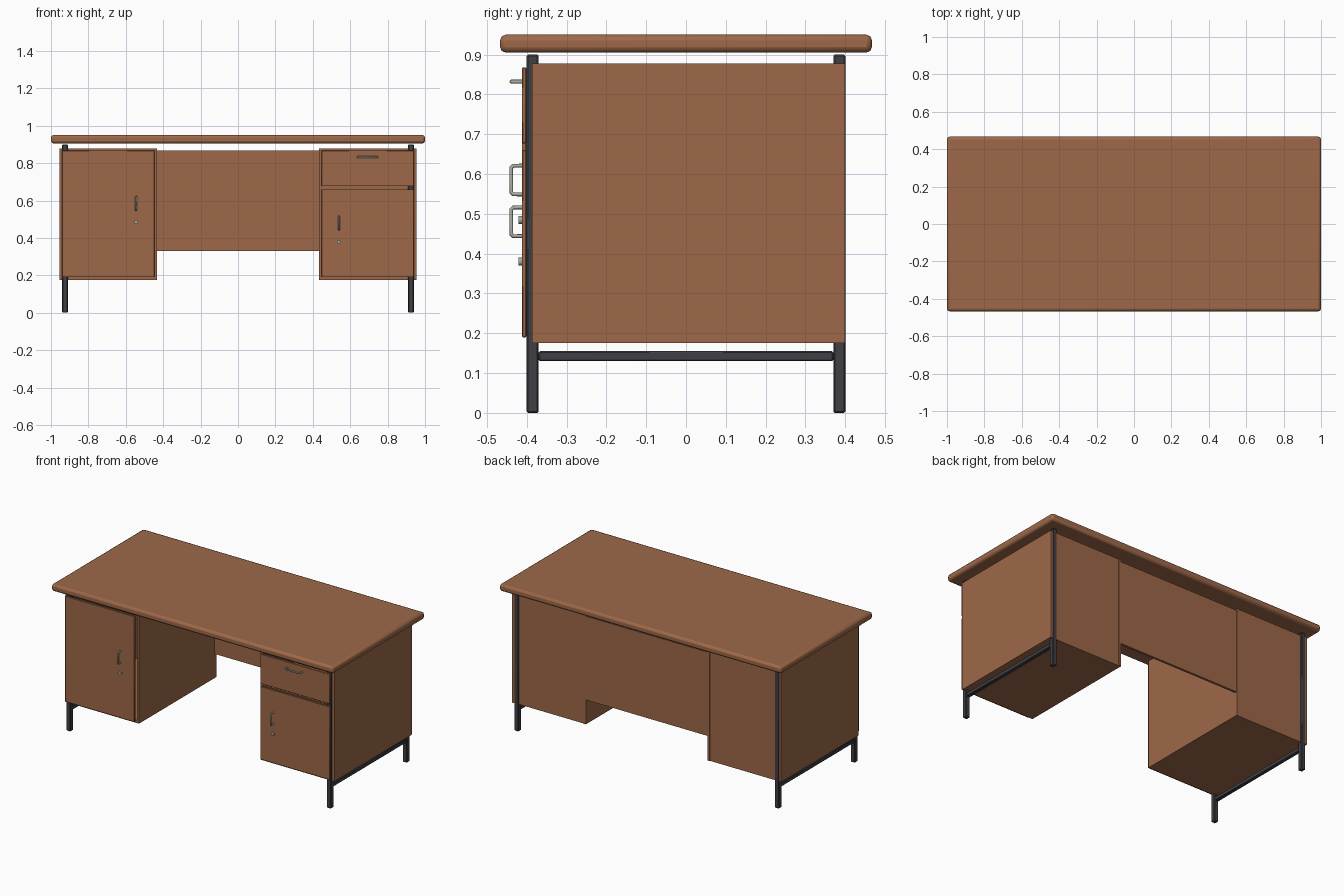
import bpy
import math

default = bpy.data.objects.get("Cube")
if default:
    bpy.data.objects.remove(default, do_unlink=True)


def material(name, rgb):
    m = bpy.data.materials.new(name)
    m.use_nodes = True
    m.diffuse_color = (*rgb, 1)
    m.node_tree.nodes["Principled BSDF"].inputs["Base Color"].default_value = (*rgb, 1)
    return m


wood = material("warm wood", (0.34, 0.14, 0.066))
steel = material("dark steel", (0.05, 0.05, 0.06))
metal = material("handle metal", (0.4, 0.4, 0.36))


def finish(obj, name, mat):
    obj.name = name
    obj.data.materials.append(mat)
    return obj


def box(name, x, y, z, mat=wood, bevel=0.0, segments=1):
    """Box from (min, max) spans, optionally with bevelled edges."""
    spans = (x, y, z)
    bpy.ops.mesh.primitive_cube_add(size=1, location=[sum(s) / 2 for s in spans])
    obj = bpy.context.object
    obj.scale = [abs(s[1] - s[0]) for s in spans]
    bpy.ops.object.transform_apply(location=False, rotation=False, scale=True)
    finish(obj, name, mat)
    if bevel:
        mod = obj.modifiers.new("Bevel", "BEVEL")
        mod.width = bevel
        mod.segments = segments
        bpy.ops.object.shade_smooth_by_angle(angle=math.radians(50))
    return obj


def handle(name, location, length, upright):
    """Bent rod pull with its two ends on the door face."""
    half, out, bend = length / 2 - 0.005, -0.029, 0.005
    path = [(-half, 0), (-half, out + bend), (-half + bend, out),
            (half - bend, out), (half, out + bend), (half, 0)]
    curve = bpy.data.curves.new(name, "CURVE")
    curve.dimensions = "3D"
    curve.bevel_depth = 0.005
    curve.bevel_resolution = 2
    curve.use_fill_caps = True
    spline = curve.splines.new("POLY")
    spline.points.add(len(path) - 1)
    for point, (a, b) in zip(spline.points, path):
        point.co = (0, b, a, 1) if upright else (a, b, 0, 1)
    obj = bpy.data.objects.new(name, curve)
    obj.location = location
    bpy.context.collection.objects.link(obj)
    return finish(obj, name, metal)


def lock(name, x, z):
    bpy.ops.mesh.primitive_cylinder_add(
        vertices=20, radius=0.01, depth=0.01,
        location=(x, -0.416, z), rotation=(math.pi / 2, 0, 0))
    obj = finish(bpy.context.object, name, metal)
    bpy.ops.object.shade_smooth_by_angle(angle=math.radians(40))
    return obj


# Desktop with rounded edges
box("desktop", (-1, 1), (-0.467, 0.467), (0.905, 0.95), bevel=0.014, segments=2)

# Mirrored pedestals and steel frames
front, back = -0.387, 0.399
for side, s in (("right", -1), ("left", 1)):
    def span(a, b):
        return tuple(sorted((s * a, s * b)))

    box(side + "_outer_panel", span(0.94, 0.955), (front, back), (0.175, 0.878))
    box(side + "_inner_panel", span(0.432, 0.447), (front, back), (0.175, 0.878))
    box(side + "_top_panel", span(0.447, 0.94), (front, back - 0.003), (0.863, 0.878))
    box(side + "_bottom_panel", span(0.447, 0.94), (front, back - 0.003), (0.175, 0.19))
    box(side + "_back_panel", span(0.447, 0.94), (0.384, back - 0.003), (0.19, 0.863))
    for end, y in (("front", (-0.401, -0.37)), ("back", (0.37, 0.401))):
        box(f"{side}_{end}_leg", span(0.91, 0.94), y, (0, 0.9), steel, bevel=0.004)
    box(side + "_rail", span(0.913, 0.937), (-0.37, 0.37), (0.13, 0.155), steel, bevel=0.003)

# Panel closing the knee space at the back
box("modesty_panel", (-0.432, 0.432), (0.38, 0.395), (0.33, 0.867))

# Doors, drawer and the shelf between them
face = (-0.412, -0.401)
box("right_door", (-0.94, -0.447), face, (0.19, 0.868), bevel=0.002)
box("left_door", (0.447, 0.94), face, (0.19, 0.66), bevel=0.002)
box("drawer_front", (0.447, 0.94), face, (0.677, 0.868), bevel=0.002)
box("drawer_shelf", (0.447, 0.91), (front, 0.384), (0.655, 0.682))

# Pulls and locks
handle("right_door_handle", (-0.545, -0.41, 0.585), 0.082, True)
handle("left_door_handle", (0.54, -0.41, 0.48), 0.082, True)
handle("drawer_handle", (0.693, -0.41, 0.832), 0.115, False)
lock("right_door_lock", -0.545, 0.485)
lock("left_door_lock", 0.538, 0.38)
